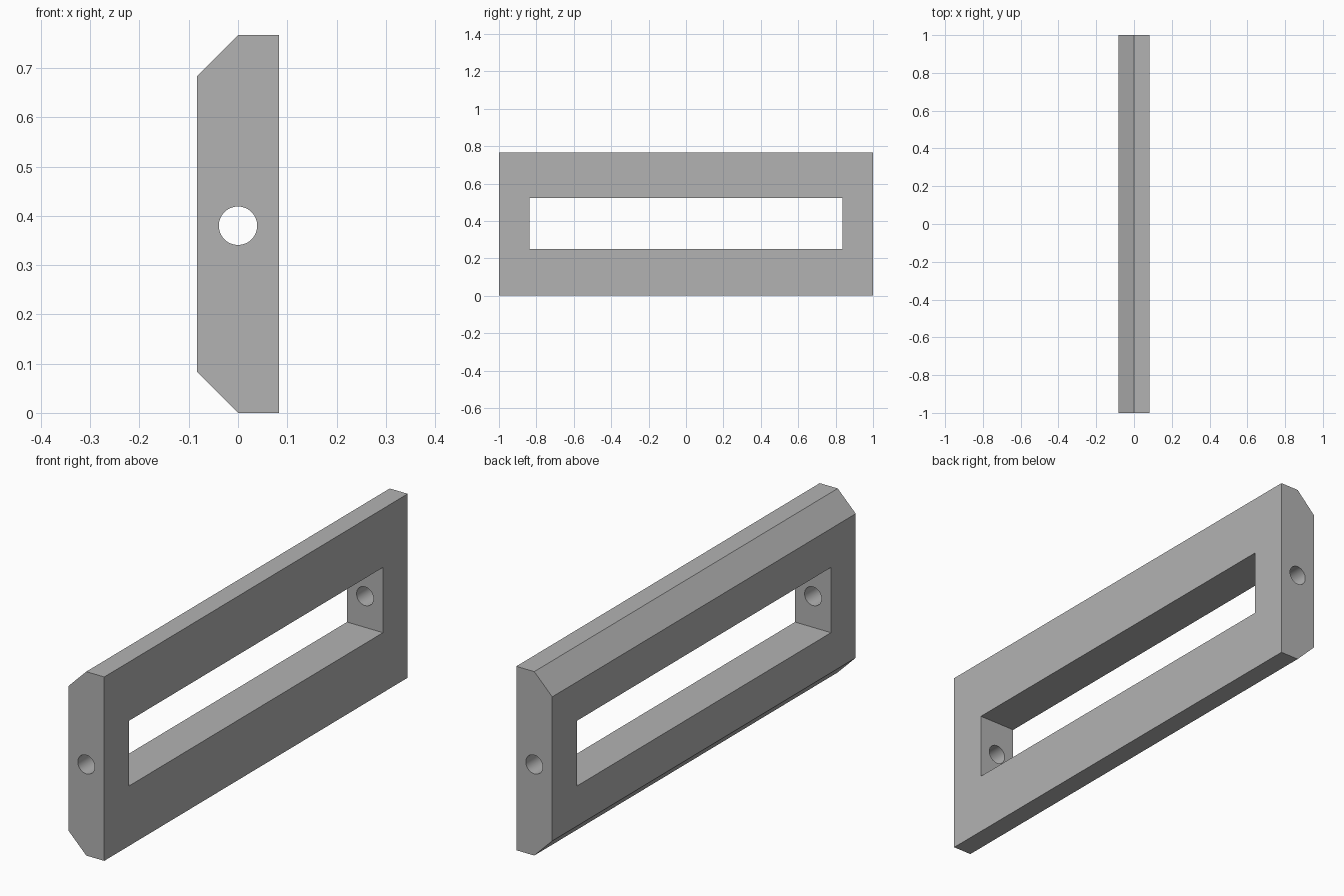
import bpy, bmesh, math

if "Cube" in bpy.data.objects:
    bpy.data.objects.remove(bpy.data.objects["Cube"], do_unlink=True)

HALF_T, HEIGHT, HALF_L = 0.083, 0.767, 1.0
CHAMFER = HALF_T

grey = bpy.data.materials.new("plain_grey")
grey.use_nodes = True
colour = (0.45, 0.45, 0.45, 1)
grey.diffuse_color = colour
grey.node_tree.nodes["Principled BSDF"].inputs["Base Color"].default_value = colour

# Frame body: chamfered cross-section extruded along y
profile = [(0, 0), (HALF_T, 0), (HALF_T, HEIGHT), (0, HEIGHT),
           (-HALF_T, HEIGHT - CHAMFER), (-HALF_T, CHAMFER)]
bm = bmesh.new()
end = bm.faces.new([bm.verts.new((x, -HALF_L, z)) for x, z in profile])
ext = bmesh.ops.extrude_face_region(bm, geom=[end])
moved = [v for v in ext["geom"] if isinstance(v, bmesh.types.BMVert)]
bmesh.ops.translate(bm, verts=moved, vec=(0, 2 * HALF_L, 0))
bmesh.ops.recalc_face_normals(bm, faces=bm.faces)
mesh = bpy.data.meshes.new("slotted_frame")
bm.to_mesh(mesh)
bm.free()
mesh.materials.append(grey)
frame = bpy.data.objects.new("slotted_frame", mesh)
bpy.context.collection.objects.link(frame)


def cut(cutter, name):
    """Subtract a cutter from the frame, then remove it."""
    cutter.name = name
    cutter.hide_render = True
    cutter.data.materials.append(grey)
    mod = frame.modifiers.new(name, "BOOLEAN")
    mod.operation = "DIFFERENCE"
    mod.solver = "EXACT"
    mod.object = cutter
    bpy.ops.object.select_all(action="DESELECT")
    frame.select_set(True)
    bpy.context.view_layer.objects.active = frame
    bpy.ops.object.modifier_apply(modifier=name)
    bpy.data.objects.remove(cutter, do_unlink=True)


# Long rectangular window through the thickness
bpy.ops.mesh.primitive_cube_add(size=1, location=(0, 0, 0.386))
window = bpy.context.object
window.scale = (1, 1.674, 0.272)
bpy.context.view_layer.update()
cut(window, "window_cutter")

# Round bore through both end bars
bpy.ops.mesh.primitive_cylinder_add(vertices=48, radius=0.039, depth=3,
                                    location=(0, 0, 0.38),
                                    rotation=(math.pi / 2, 0, 0))
cut(bpy.context.object, "bore_cutter")

# Smooth bore walls, crisp edges elsewhere
bpy.ops.object.select_all(action="DESELECT")
frame.select_set(True)
bpy.context.view_layer.objects.active = frame
bpy.ops.object.shade_smooth_by_angle(angle=math.radians(30))
